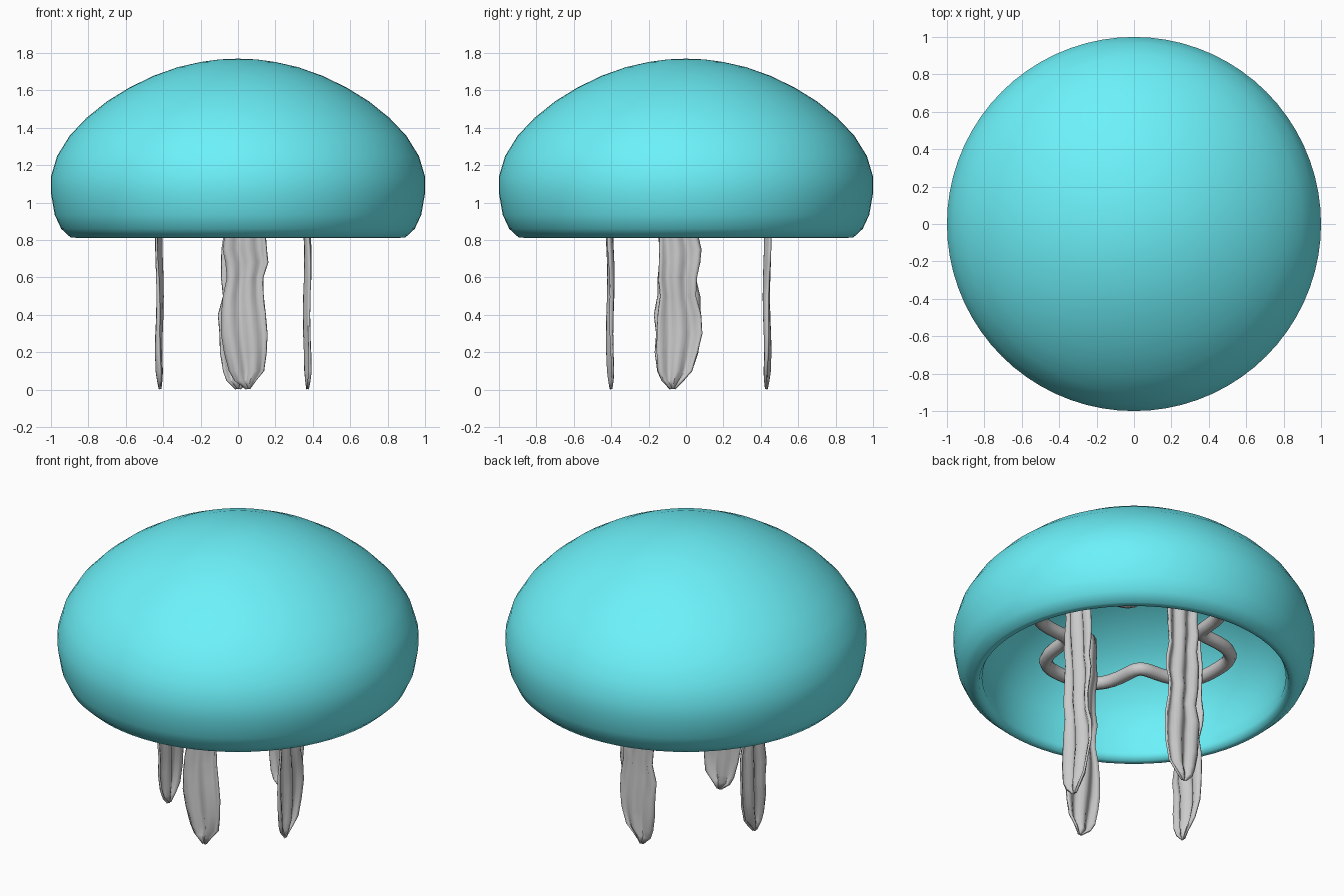
import bpy
import math
import random

if "Cube" in bpy.data.objects:
    bpy.data.objects.remove(bpy.data.objects["Cube"])

random.seed(4)


def make_object(name, verts, faces):
    mesh = bpy.data.meshes.new(name)
    mesh.from_pydata(verts, [], faces)
    mesh.update()
    obj = bpy.data.objects.new(name, mesh)
    bpy.context.collection.objects.link(obj)
    return obj


def smooth(obj, angle=50):
    bpy.ops.object.select_all(action='DESELECT')
    obj.select_set(True)
    bpy.context.view_layer.objects.active = obj
    bpy.ops.object.shade_smooth_by_angle(angle=math.radians(angle))


def revolve(name, profile, segments):
    """Spin a profile whose first and last points lie on the axis."""
    rings = profile[1:-1]
    verts = [(r * math.cos(2 * math.pi * i / segments), r * math.sin(2 * math.pi * i / segments), z)
             for r, z in rings for i in range(segments)]
    first, last = len(verts), len(verts) + 1
    verts += [(0, 0, profile[0][1]), (0, 0, profile[-1][1])]
    base = (len(rings) - 1) * segments
    faces = []
    for i in range(segments):
        j = (i + 1) % segments
        faces.append((first, i, j))
        faces.append((last, base + j, base + i))
        for k in range(len(rings) - 1):
            a, b = k * segments, (k + 1) * segments
            faces.append((a + i, b + i, b + j, a + j))
    return make_object(name, verts, faces)


# Bell: hollow dome with a curled rim
outer = [(0, 1.77), (0.1, 1.766), (0.2, 1.752), (0.32, 1.725), (0.45, 1.679), (0.58, 1.616),
         (0.7, 1.542), (0.81, 1.453), (0.9, 1.358), (0.967, 1.25), (1.0, 1.14), (1.0, 1.05),
         (0.98, 0.935), (0.945, 0.86), (0.895, 0.814)]
inner = [(0.86, 0.812), (0.842, 0.85), (0.852, 0.93), (0.845, 1.05), (0.81, 1.16), (0.74, 1.28),
         (0.63, 1.39), (0.49, 1.48), (0.32, 1.55), (0.16, 1.585), (0, 1.595)]
bell = revolve("bell", outer + inner, 72)
teal = bpy.data.materials.new("teal")
teal.diffuse_color = (0.15, 0.88, 0.95, 1)
teal.use_nodes = True
teal.node_tree.nodes["Principled BSDF"].inputs["Base Color"].default_value = teal.diffuse_color
bell.data.materials.append(teal)
smooth(bell, 75)

# Four-lobed ring inside the bell
curve = bpy.data.curves.new("lobed_ring", 'CURVE')
curve.dimensions = '3D'
curve.bevel_depth = 0.038
curve.bevel_resolution = 2
spline = curve.splines.new('POLY')
count = 96
spline.points.add(count - 1)
for i, p in enumerate(spline.points):
    t = 2 * math.pi * i / count
    # second harmonic keeps the lobes round and the notches narrow
    r = 0.515 + 0.11 * math.cos(4 * t) - 0.032 * math.cos(8 * t)
    p.co = (r * math.cos(t), r * math.sin(t), 1.12, 1)
spline.use_cyclic_u = True
ring = bpy.data.objects.new("lobed_ring", curve)
bpy.context.collection.objects.link(ring)
bpy.ops.object.select_all(action='DESELECT')
ring.select_set(True)
bpy.context.view_layer.objects.active = ring
bpy.ops.object.convert(target='MESH')
smooth(bpy.context.object, 60)

# Oral arms: thin ruffled blades, (height, left edge, right edge)
outline = [(0.005, -0.012, 0.012), (0.05, -0.065, 0.05), (0.1, -0.09, 0.09), (0.2, -0.113, 0.112),
           (0.3, -0.118, 0.12), (0.4, -0.118, 0.118), (0.5, -0.104, 0.105), (0.6, -0.1, 0.09),
           (0.68, -0.105, 0.118), (0.75, -0.108, 0.12), (0.84, -0.105, 0.105), (0.95, -0.11, 0.11),
           (1.05, -0.108, 0.11), (1.15, -0.11, 0.105), (1.25, -0.105, 0.105), (1.31, -0.1, 0.1)]


def oral_arm(name, place, shift):
    cols = 15
    phase = random.uniform(0, 6.28)
    verts = []
    for z, lo, hi in outline:
        # ruffles fade towards the narrow tip
        ruffle = 0.014 * min(1, (hi - lo) / 0.18)
        jitter_lo, jitter_hi = [random.uniform(-0.01, 0.01) * min(1, z / 0.2) for _ in range(2)]
        for c in range(cols):
            f = c / (cols - 1)
            u = lo + jitter_lo + (hi - lo + jitter_hi - jitter_lo) * f
            v = ruffle * math.sin(f * 13 + 2.5 * z + phase) + 0.004 * math.sin(11 * z + phase)
            lean = shift * max(0, 0.2 - z) / 0.2
            verts.append(place(u + lean, v, z))
    faces = [(r * cols + c, r * cols + c + 1, (r + 1) * cols + c + 1, (r + 1) * cols + c)
             for r in range(len(outline) - 1) for c in range(cols - 1)]
    obj = make_object(name, verts, faces)
    solid = obj.modifiers.new("thickness", 'SOLIDIFY')
    solid.thickness = 0.012
    solid.offset = 0
    smooth(obj, 45)


oral_arm("front_arm", lambda u, v, z: (0.035 + u, -0.405 + v, z), 0.02)
oral_arm("back_arm", lambda u, v, z: (0.02 + u, 0.433 + v, z), -0.02)
oral_arm("right_arm", lambda u, v, z: (0.37 + v, -0.042 + u, z), -0.03)
oral_arm("left_arm", lambda u, v, z: (-0.42 + v, -0.042 + u, z), -0.03)
